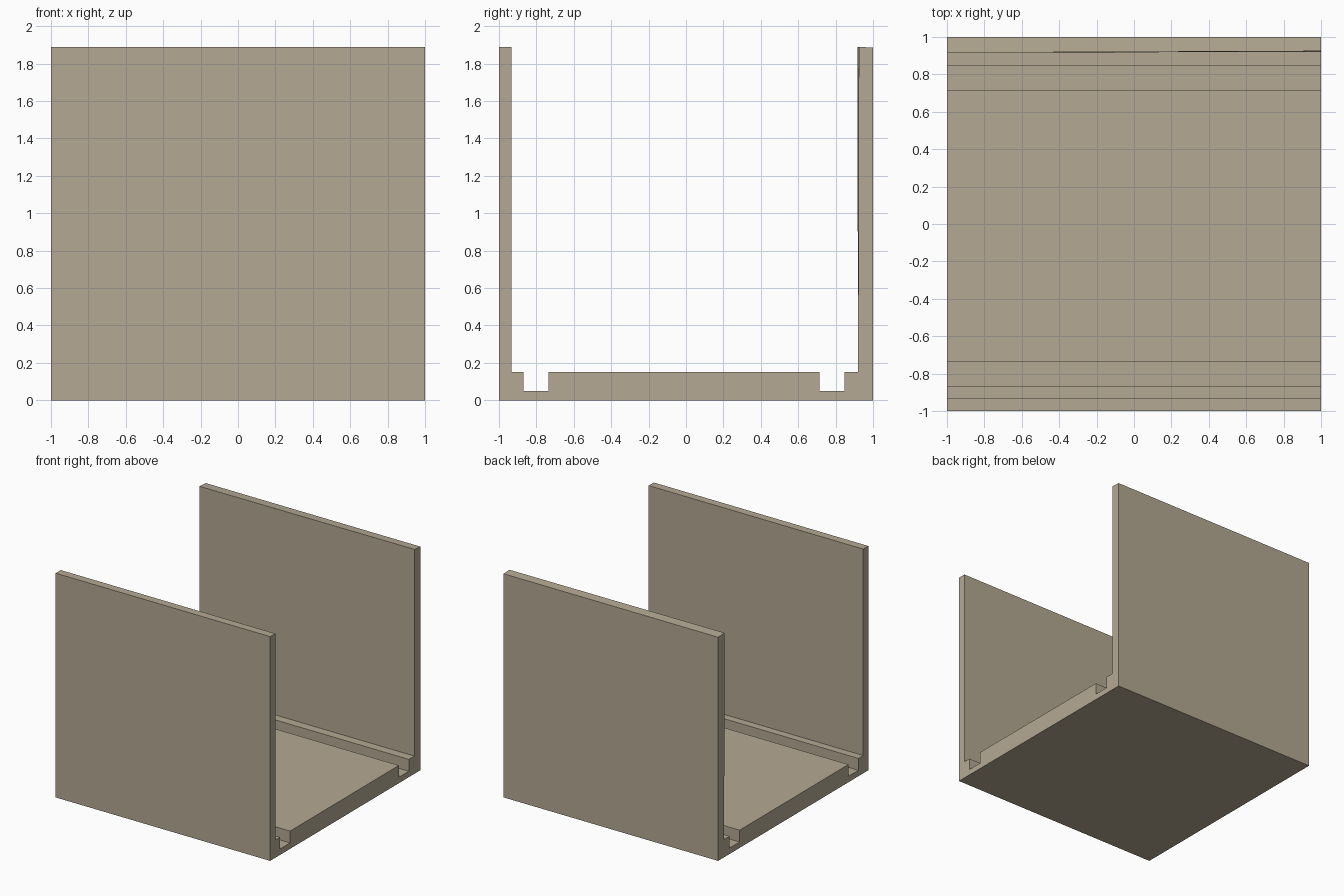
import bpy, bmesh

if "Cube" in bpy.data.objects:
    bpy.data.objects.remove(bpy.data.objects["Cube"])

# Cross-section (y, z): thin walls, floor slab, two grooves
profile = [
    (-1.0, 0.0), (1.0, 0.0), (1.0, 1.885), (0.92, 1.89),      # underside, back wall
    (0.92, 0.15), (0.847, 0.15), (0.847, 0.05),               # back ledge and groove
    (0.714, 0.05), (0.714, 0.15),
    (-0.735, 0.15), (-0.735, 0.05),                           # floor, front groove
    (-0.868, 0.05), (-0.868, 0.15), (-0.932, 0.15),
    (-0.932, 1.89), (-1.0, 1.89),                             # front wall
]

mat = bpy.data.materials.new("warm beige")
mat.diffuse_color = (0.456, 0.397, 0.292, 1.0)
mat.use_nodes = True
mat.node_tree.nodes["Principled BSDF"].inputs["Base Color"].default_value = mat.diffuse_color

# Extrude the cross-section along x
bm = bmesh.new()
face = bm.faces.new([bm.verts.new((-1.0, y, z)) for y, z in profile])
res = bmesh.ops.extrude_face_region(bm, geom=[face], use_keep_orig=True)
verts = [v for v in res["geom"] if isinstance(v, bmesh.types.BMVert)]
bmesh.ops.translate(bm, verts=verts, vec=(2.0, 0.0, 0.0))

# Back wall's inner top edge runs slightly askew
for v in bm.verts:
    if abs(v.co.y - 0.92) < 0.001 and v.co.z > 1.0:
        v.co.y += 0.004 * v.co.x

bmesh.ops.recalc_face_normals(bm, faces=bm.faces)
mesh = bpy.data.meshes.new("grooved_channel")
bm.to_mesh(mesh)
bm.free()
mesh.materials.append(mat)
obj = bpy.data.objects.new("grooved_channel", mesh)
bpy.context.collection.objects.link(obj)
